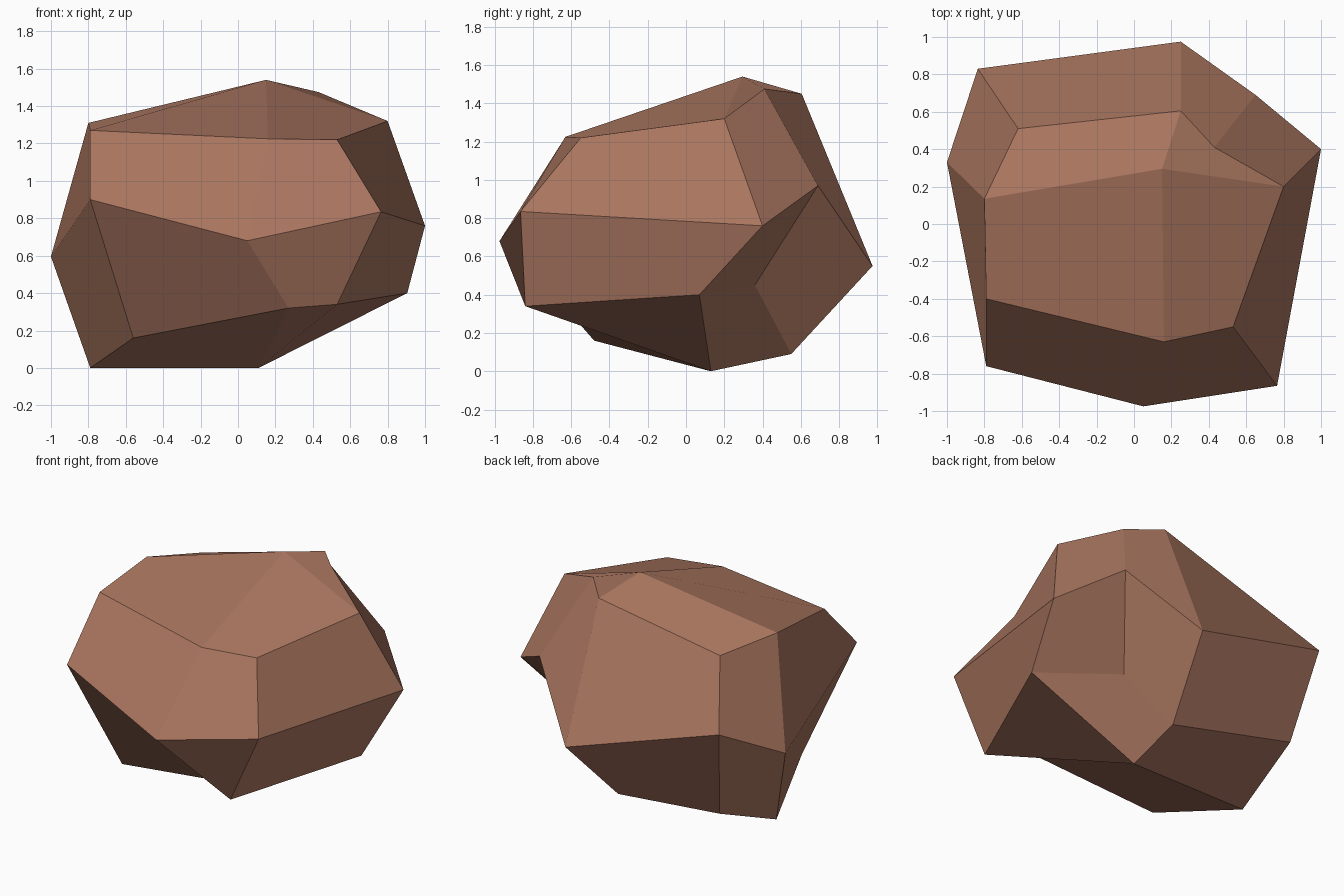
import bpy
import bmesh

if "Cube" in bpy.data.objects:
    bpy.data.objects.remove(bpy.data.objects["Cube"])

# Rings of eight points, counter-clockwise from the front left corner
LOW = [(-.56, -.48, .16), (.27, -.62, .32), (.53, -.84, .34), (.905, .07, .40),
       (.385, .36, .45), (.14, .55, .09), (-.73, .67, .23), (-.79, .13, 0)]
MID = [(-.79, -.76, .90), (.05, -.975, .68), (.765, -.865, .835), (1, .40, .76),
       (.65, .69, .97), (.25, .975, .55), (-.835, .83, .87), (-1, .33, .595)]
TOP = [(-.79, -.40, 1.27), (.16, -.63, 1.225), (.53, -.55, 1.22), (.80, .20, 1.32),
       (.43, .41, 1.475), (.25, .605, 1.45), (-.62, .51, 1.245), (-.80, .135, 1.31)]
BOTTOM_TIP = (.11, .13, 0)
TOP_TIP = (.15, .295, 1.54)

bm = bmesh.new()
low, mid, top = [[bm.verts.new(p) for p in ring] for ring in (LOW, MID, TOP)]
bottom_tip, top_tip = bm.verts.new(BOTTOM_TIP), bm.verts.new(TOP_TIP)


def facet(verts, fold_at_first):
    """Four-sided facet, folded along the diagonal from its first or second point."""
    bm.faces.new(verts if fold_at_first else verts[1:] + verts[:1])


for i in range(0, 8, 2):
    after, before = (i + 1) % 8, i - 1
    # Lower and upper side facets on both sides of the corner
    facet([low[i], low[after], mid[after], mid[i]], False)
    facet([low[i], mid[i], mid[before], low[before]], True)
    facet([top[i], mid[i], mid[after], top[after]], True)
    facet([top[i], top[before], mid[before], mid[i]], False)
    # Top and bottom facets around the centre points
    facet([top[i], top[after], top_tip, top[before]], i in (0, 4))
    facet([low[i], low[before], bottom_tip, low[after]], i in (2, 6))

mesh = bpy.data.meshes.new("rock")
bm.to_mesh(mesh)
bm.free()

# Flat brown stone
stone = bpy.data.materials.new("brown stone")
stone.diffuse_color = (.40, .18, .115, 1)
stone.use_nodes = True
stone.node_tree.nodes["Principled BSDF"].inputs["Base Color"].default_value = stone.diffuse_color
mesh.materials.append(stone)
rock = bpy.data.objects.new("rock", mesh)
bpy.context.collection.objects.link(rock)
